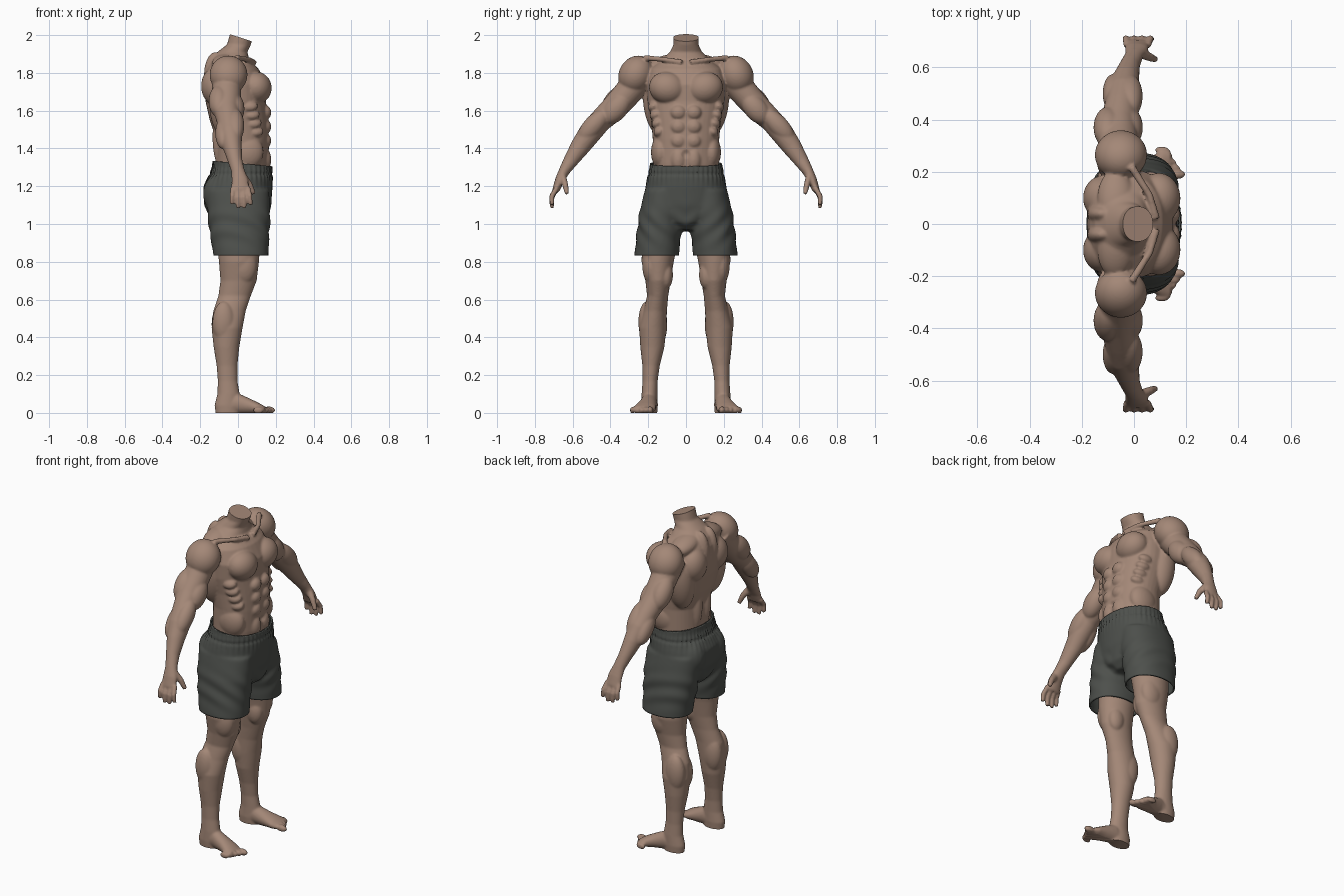
import bpy, bmesh, math
from mathutils import Vector, Matrix

cube = bpy.data.objects.get("Cube")
if cube:
    bpy.data.objects.remove(cube)

CM = 0.01  # parts are sized in hundredths of a unit


def material(name, colour):
    mat = bpy.data.materials.new(name)
    mat.use_nodes = True
    mat.diffuse_color = (*colour, 1)
    shader = mat.node_tree.nodes["Principled BSDF"]
    shader.inputs["Base Color"].default_value = (*colour, 1)
    shader.inputs["Roughness"].default_value = 0.8
    return mat


def blob(bm, centre, radii, tilt=0):
    """Ellipsoid, tilted about the x axis."""
    matrix = (Matrix.Translation(Vector(centre) * CM)
              @ Matrix.Rotation(math.radians(tilt), 4, 'X')
              @ Matrix.Diagonal((*(Vector(radii) * CM), 1)))
    bmesh.ops.create_icosphere(bm, subdivisions=4, radius=1, matrix=matrix)


def loft(bm, stations, axis=None, power=2, sides=40):
    """Closed tube through stations of x, y, z and two radii."""
    centres = [Vector(s[:3]) * CM for s in stations]
    rings = []
    last = len(stations) - 1
    for i, station in enumerate(stations):
        along = Vector(axis) if axis else centres[min(i + 1, last)] - centres[max(i - 1, 0)]
        along.normalize()
        ref = Vector((0, 0, 1)) if abs(along.x) > 0.8 else Vector((1, 0, 0))
        u = (ref - along * ref.dot(along)).normalized()
        v = along.cross(u)
        ring = []
        for k in range(sides):
            angle = math.tau * k / sides
            c, s = math.cos(angle), math.sin(angle)
            c = math.copysign(abs(c) ** (2 / power), c) * station[3] * CM
            s = math.copysign(abs(s) ** (2 / power), s) * station[4] * CM
            ring.append(bm.verts.new(centres[i] + u * c + v * s))
        rings.append(ring)
    for low, high in zip(rings, rings[1:]):
        for k in range(sides):
            n = (k + 1) % sides
            bm.faces.new((low[k], low[n], high[n], high[k]))
    bm.faces.new(rings[0][::-1])
    bm.faces.new(rings[-1])


def fuse(name, bm, voxel, passes):
    """Mirror the half, melt the parts together and return object and bmesh."""
    mesh = bpy.data.meshes.new(name)
    bm.to_mesh(mesh)
    bm.free()
    obj = bpy.data.objects.new(name, mesh)
    bpy.context.scene.collection.objects.link(obj)
    mirror = obj.modifiers.new("mirror", 'MIRROR')
    mirror.use_axis = (False, True, False)
    mirror.use_mirror_merge = False
    remesh = obj.modifiers.new("fuse", 'REMESH')
    remesh.mode = 'VOXEL'
    remesh.voxel_size = voxel * CM
    smooth = obj.modifiers.new("soften", 'SMOOTH')
    smooth.factor = 0.5
    smooth.iterations = passes
    graph = bpy.context.evaluated_depsgraph_get()
    graph.update()
    fused = bpy.data.meshes.new_from_object(obj.evaluated_get(graph))
    obj.modifiers.clear()
    obj.data = fused
    bpy.data.meshes.remove(mesh)
    fused.name = name
    result = bmesh.new()
    result.from_mesh(fused)
    return obj, result


def trim(bm, point, normal, fill):
    """Remove everything on the normal's side of a plane."""
    bmesh.ops.bisect_plane(bm, geom=bm.verts[:] + bm.edges[:] + bm.faces[:],
                           plane_co=Vector(point) * CM, plane_no=normal, clear_outer=True)
    if fill:
        bmesh.ops.holes_fill(bm, edges=[e for e in bm.edges if e.is_boundary], sides=0)


def finish(obj, bm, *mats):
    bm.to_mesh(obj.data)
    bm.free()
    obj.data.materials.clear()
    for mat in mats:
        obj.data.materials.append(mat)
    obj.data.shade_smooth()
    obj.data.set_sharp_from_angle(angle=math.radians(50))


skin = material("skin", (0.37, 0.245, 0.185))
sole = material("sole", (0.13, 0.035, 0.025))
cloth = material("dark cloth", (0.075, 0.08, 0.072))
UP = (0, 0, 1)

# Trunk and neck
body = bmesh.new()
loft(body, [(1, 0, 116, 13, 17), (2.2, 0, 132, 14, 17.3), (2.4, 0, 145, 14, 17.6),
            (0.5, 0, 155, 15.5, 18.5), (-1.2, 0, 165, 16, 20.5), (-1.5, 0, 174, 16.5, 21),
            (-3, 0, 182, 14, 19), (-4.5, 0, 187, 10.5, 13), (-3, 0, 191, 8, 8.5),
            (0.5, 0, 195, 6.3, 6.6), (3, 0, 204, 6.3, 7)], UP, 2.2)

# Chest, collarbones and belly
blob(body, (9.5, 9.8, 172), (8.3, 9.8, 8.6), 12)
loft(body, [(8.5, 2, 185.5, 1.5, 1.5), (6, 11, 187, 1.3, 1.3), (-1, 22, 188, 1.5, 1.5)])
for z in (159, 151.5, 144):
    blob(body, (14.2, 4, z), (3.4, 4.2, 4))
blob(body, (13, 4, 134), (4.6, 4.4, 7))
blob(body, (5, 13.5, 138), (8.5, 5, 9))
for i in range(4):
    blob(body, (9 - i, 14 + i, 149 + 4.5 * i), (4.5, 3.4, 2.6), -35)

# Back muscles
blob(body, (-7, 15, 163), (8, 7.5, 17), -8)
blob(body, (-12, 10, 173), (7.5, 8.5, 10))
blob(body, (-7, 10, 184.5), (7, 11, 5), -14)
blob(body, (-12, 4, 179), (6, 4, 12))
blob(body, (-8.5, 4.2, 146), (5, 3.8, 17))

# Arm
blob(body, (-5, 26.5, 179), (10, 9, 10.5), 30)
loft(body, [(-6, 22, 180, 8, 8), (-6, 33, 167, 7.5, 7.2), (-6, 39, 160.5, 7, 6.8),
            (-5, 45.5, 154.5, 6.2, 6), (-4, 51, 148, 6.2, 6), (-3, 56, 141, 5, 5.2),
            (-1.5, 61, 133.5, 3.8, 3.9), (0, 64.5, 128, 3.5, 2.9),
            (1, 67, 123, 4.4, 2.4), (1.2, 69, 117.5, 4.8, 1.9)])
blob(body, (-2, 37, 161), (5.4, 6, 9.5), 40)
blob(body, (-10, 37, 165), (5.5, 6, 10), 40)
blob(body, (-1.5, 49, 152), (4.8, 5.2, 11), 42)
blob(body, (-8, 50, 148), (4, 5, 10), 40)

# Fingers and thumb
for i, drop in enumerate((2, 0, 0, 1.5)):
    x = 2.6 * i - 2.6
    loft(body, [(x, 68.5, 119, 1.4, 1.4), (x * 1.2, 71, 114 + drop / 2, 1.35, 1.35),
                (x * 1.3, 71, 108.5 + drop, 1.1, 1.1)], sides=16)
loft(body, [(2, 65.5, 126, 2.2, 1.8), (6, 64, 121, 1.7, 1.6), (8.3, 63, 116, 1.2, 1.2)])

# Leg
loft(body, [(0, 12, 108, 13, 11), (0.5, 15, 80, 10.6, 8.5), (0.3, 14.8, 70, 9.6, 6.7),
            (-1.8, 15, 62, 8.6, 5.6), (-4.5, 16.3, 54, 8.6, 6.2), (-5.8, 17.6, 45, 8.2, 7.2),
            (-6.1, 17.8, 35, 6.8, 6.4), (-5.8, 18.5, 25, 5.5, 4.6), (-5.5, 19, 17, 5.2, 4),
            (-5, 19.3, 10, 5.9, 4.2), (-5.5, 19.3, 4, 6.9, 4.4), (-5.5, 19.3, -1, 6.3, 4)], UP)
blob(body, (4, 15, 64.5), (3.4, 3.8, 4.6))
blob(body, (4, 10.7, 73), (5, 3.8, 7.5))
blob(body, (3, 18.5, 78), (7, 4.6, 10))
blob(body, (-8, 14.3, 47), (6, 4.4, 11))
blob(body, (-7.5, 20.8, 48), (6, 4.4, 11))

# Foot and toes
loft(body, [(-9, 19.3, 3, 3.6, 3.6), (-1, 19.5, 5.2, 5.6, 4.2), (5, 20.5, 3.8, 4.4, 4.8),
            (11, 22, 2.3, 3, 6), (14, 22.8, 1.6, 2, 5.6)], (1, 0, 0))
for i in range(5):
    blob(body, (16.3 - 1.4 * i, 19 + 2.3 * i + 0.2 * (i > 0), 1.4),
         (3.4, 1.8, 2) if i == 0 else (2.8, 1.25, 1.8))

obj, bm = fuse("body", body, 0.65, 4)
trim(bm, (2.7, 0, 198.2), (0.33, 0, 1), True)
trim(bm, (0, 0, 0), (0, 0, -1), True)
navel = Vector((17, 0, 137)) * CM
for v in bm.verts:
    gap = (v.co - navel).length / CM
    if gap < 2.5:
        v.co.x -= 1.4 * CM * (1 - gap / 2.5)
bm.normal_update()
for f in bm.faces:
    f.material_index = int(f.normal.z < -0.6 and f.calc_center_median().z < 1.2 * CM)
finish(obj, bm, skin, sole)

# Shorts: seat, then one leg
shorts = bmesh.new()
loft(shorts, [(2.3, 0, 142, 15.6, 18.4), (2.2, 0, 130, 15.8, 19.2), (1.5, 0, 126, 16.8, 20.2),
              (0, 0, 120, 18.3, 21.4), (-0.2, 0, 110, 17.8, 22), (0.8, 0, 101, 15, 17),
              (1.2, 0, 96.5, 11, 8)], (0, 0, -1), 2.2)
loft(shorts, [(0, 11, 118, 16.5, 10.8), (0.5, 13, 105, 16.6, 11.9), (0.8, 14.2, 96, 15.8, 11.7),
              (1.5, 15.5, 84, 14.6, 11.8), (1.5, 15.6, 76, 14.5, 11.8)], (0, 0, -1), 2.2)
blob(shorts, (-9, 9, 116), (9.5, 9, 11))
obj, bm = fuse("shorts", shorts, 0.9, 8)

# Waistband gathers, seam under the band and soft drapes on the legs
bm.normal_update()
moves = []
for v in bm.verts:
    x, y, z = v.co / CM
    around = math.atan2(y, x)
    gather = 0.3 * math.sin(44 * around) * math.exp(-((z - 127) / 5) ** 2)
    seam = -0.5 * math.exp(-((z - 126.5) / 0.9) ** 2)
    drape = 0.4 * math.sin(0.55 * z - 0.5 * abs(y) + 0.2 * x) * math.exp(-((z - 98) / 9) ** 2)
    moves.append(v.normal * CM * (gather + seam + drape))
for v, move in zip(bm.verts, moves):
    v.co += move
trim(bm, (2, 0, 132), (0.09, 0, 1), False)
trim(bm, (0, 0, 83.3), (0, 0, -1), False)
finish(obj, bm, cloth)
wall = obj.modifiers.new("cloth thickness", 'SOLIDIFY')
wall.thickness = 0.9 * CM
wall.offset = -1
